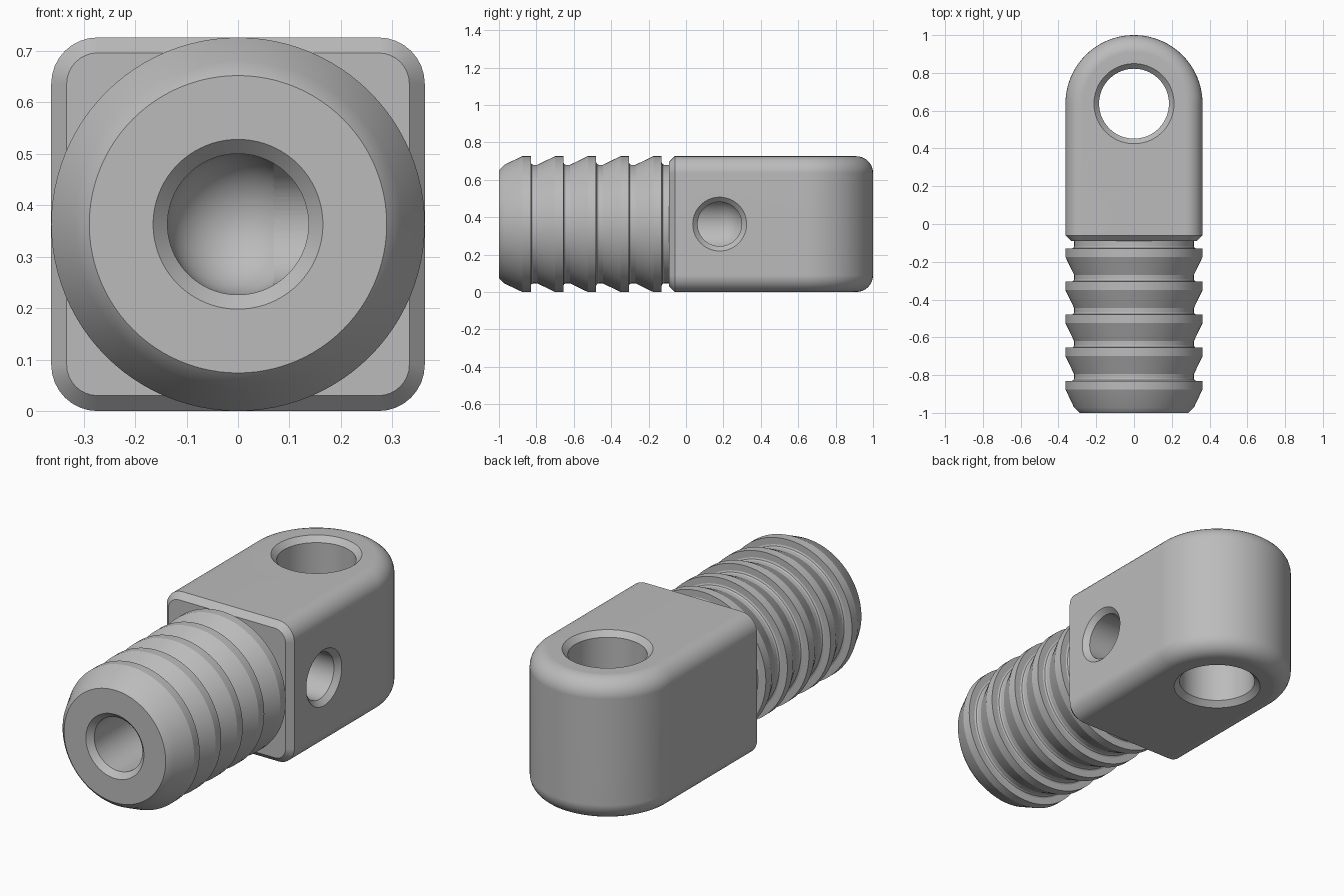
import bpy, bmesh
from math import sin, cos, pi, radians
from mathutils import Matrix, Vector

if "Cube" in bpy.data.objects:
    bpy.data.objects.remove(bpy.data.objects["Cube"], do_unlink=True)

R = 0.363          # half width of the block and largest stem radius
PIVOT = 0.637      # centre of the rounded eye end
FILLET = 0.09
CHAMFER = 0.03
FRONT = -0.09
PORT_Y = 0.18

grey = bpy.data.materials.new("plain_grey")
grey.use_nodes = True
colour = (0.5, 0.5, 0.5, 1)
grey.diffuse_color = colour
grey.node_tree.nodes["Principled BSDF"].inputs["Base Color"].default_value = colour


def finish(name, bm):
    bmesh.ops.recalc_face_normals(bm, faces=bm.faces)
    mesh = bpy.data.meshes.new(name)
    bm.to_mesh(mesh)
    bm.free()
    mesh.materials.append(grey)
    obj = bpy.data.objects.new(name, mesh)
    bpy.context.collection.objects.link(obj)
    return obj


def lathe(name, profile, matrix, steps=96):
    """Revolve (radius, height) points about z, closed at both ends."""
    bm = bmesh.new()
    rings = []
    for r, h in profile:
        rings.append([bm.verts.new(matrix @ Vector((r * cos(2 * pi * i / steps),
                                                    r * sin(2 * pi * i / steps), h)))
                      for i in range(steps)])
    for a, b in zip(rings, rings[1:]):
        for i in range(steps):
            j = (i + 1) % steps
            bm.faces.new((a[i], a[j], b[j], b[i]))
    bm.faces.new(rings[0])
    bm.faces.new(rings[-1])
    return finish(name, bm)


def fillet_section(fillet, inset):
    """Half of a rounded square: (half width, z) from bottom to top."""
    core = R - inset - fillet
    angles = [radians(90 * i / 8) for i in range(9)]
    low = [(core + fillet * sin(a), R - core - fillet * cos(a)) for a in angles]
    return low + [(x, 2 * R - z) for x, z in reversed(low)]


def eye_block():
    """U-shaped block with filleted rims and a chamfered front."""
    bm = bmesh.new()
    rings = []
    arc = [pi * i / 48 for i in range(49)]
    for r, z in fillet_section(FILLET, 0):
        path = [(r, FRONT + CHAMFER)]
        path += [(r * cos(a), PIVOT + r * sin(a)) for a in arc]
        path += [(-r, FRONT + CHAMFER)]
        rings.append([bm.verts.new((x, y, z)) for x, y in path])
    for a, b in zip(rings, rings[1:]):
        for i in range(len(a) - 1):
            bm.faces.new((a[i], a[i + 1], b[i + 1], b[i]))
    bm.faces.new(rings[0])
    bm.faces.new(rings[-1])
    # front chamfer and front face
    rim = [ring[0] for ring in rings] + [ring[-1] for ring in reversed(rings)]
    half = fillet_section(FILLET - CHAMFER, CHAMFER)
    inner = [bm.verts.new((x, FRONT, z)) for x, z in half]
    inner += [bm.verts.new((-x, FRONT, z)) for x, z in reversed(half)]
    for i in range(len(rim)):
        j = (i + 1) % len(rim)
        bm.faces.new((rim[i], rim[j], inner[j], inner[i]))
    bm.faces.new(inner)
    return finish("barbed_eye_fitting", bm)


def combine(target, other, operation):
    mod = target.modifiers.new(operation.lower(), 'BOOLEAN')
    mod.operation = operation
    mod.solver = 'EXACT'
    mod.object = other
    bpy.ops.object.modifier_apply(modifier=mod.name)
    bpy.data.objects.remove(other, do_unlink=True)


along_y = Matrix.Translation((0, 0, R)) @ Matrix.Rotation(-pi / 2, 4, 'X')
along_x = Matrix.Translation((0, PORT_Y, R)) @ Matrix.Rotation(pi / 2, 4, 'Y')
along_z = Matrix.Translation((0, PIVOT, 0))

body = eye_block()
bpy.ops.object.select_all(action='DESELECT')
bpy.context.view_layer.objects.active = body
body.select_set(True)

# Barbed stem: five ramped teeth, each ending in a square step
ROOT, PITCH = 0.317, 0.175
stem = [(ROOT - 0.028, -1), (ROOT, -0.972)]
for n in range(5):
    step = -0.83 + n * PITCH
    if n:
        stem.append((ROOT, step - 0.14))
    stem += [(R, step - 0.045), (R, step), (ROOT + 0.012, step),
             (ROOT + 0.004, step + 0.004), (ROOT, step + 0.012)]
stem.append((ROOT, 0))
combine(body, lathe("stem", stem, along_y), 'UNION')

# Axial bore with countersunk mouth and round end
BORE = 0.137
bore = [(BORE + 0.078, -1.05), (BORE, -0.972)]
bore += [(BORE * cos(a), PORT_Y + BORE * sin(a))
         for a in (radians(88 * i / 16) for i in range(17))]
combine(body, lathe("bore_cutter", bore, along_y), 'DIFFERENCE')

# Side port opening into the bore
port = [(0.118, 0), (0.118, R - 0.026), (0.194, R + 0.05)]
combine(body, lathe("port_cutter", port, along_x, 80), 'DIFFERENCE')

# Eye hole, countersunk above and below
EYE = 0.185
eye = [(EYE + 0.077, -0.05), (EYE, 0.027), (EYE, 2 * R - 0.027), (EYE + 0.077, 2 * R + 0.05)]
combine(body, lathe("eye_cutter", eye, along_z), 'DIFFERENCE')

# Smooth curves, crisp edges
bpy.ops.object.shade_smooth_by_angle(angle=radians(20))
weighted = body.modifiers.new("weighted_normals", 'WEIGHTED_NORMAL')
weighted.keep_sharp = True
